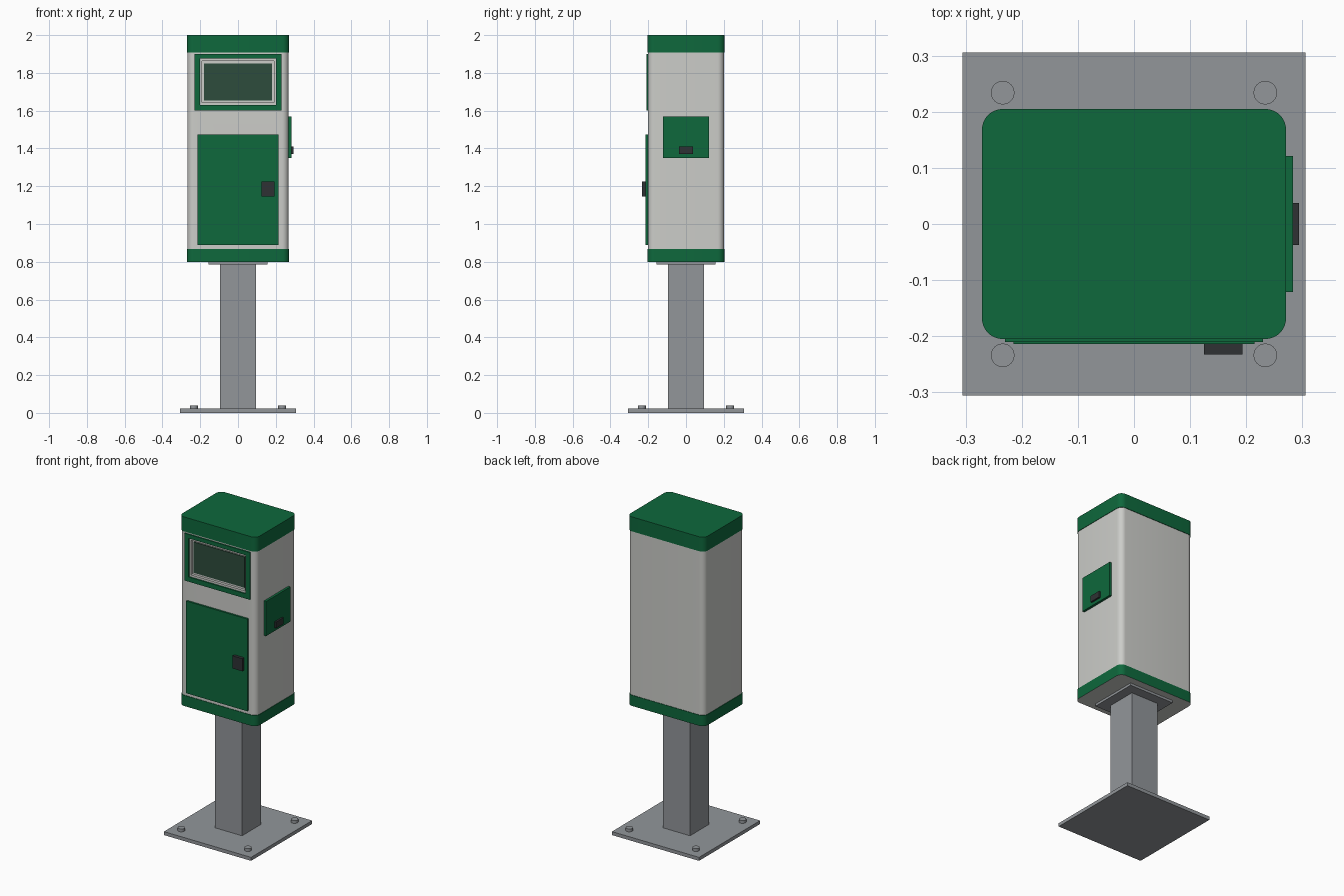
import bpy, bmesh, math
from mathutils import Vector

old = bpy.data.objects.get("Cube")
if old:
    bpy.data.objects.remove(old, do_unlink=True)


def material(name, rgb):
    lin = [((c / 255 + 0.055) / 1.055) ** 2.4 for c in rgb]
    m = bpy.data.materials.new(name)
    m.use_nodes = True
    m.diffuse_color = (*lin, 1)
    m.node_tree.nodes["Principled BSDF"].inputs["Base Color"].default_value = (*lin, 1)
    return m


GREEN = material("green paint", (14, 104, 60))
WHITE = material("off white paint", (204, 205, 201))
STEEL = material("grey steel", (146, 150, 154))
BLACK = material("dark plastic", (46, 49, 51))
GLASS = material("dark screen", (45, 76, 60))


def finish(bm, name, *mats):
    mesh = bpy.data.meshes.new(name)
    bm.to_mesh(mesh)
    bm.free()
    for m in mats:
        mesh.materials.append(m)
    ob = bpy.data.objects.new(name, mesh)
    bpy.context.collection.objects.link(ob)
    return ob


def smooth(ob):
    bpy.ops.object.select_all(action='DESELECT')
    ob.select_set(True)
    bpy.context.view_layer.objects.active = ob
    bpy.ops.object.shade_smooth_by_angle(angle=math.radians(35))


def box(name, x, y, z, *mats, radius=0):
    """Box from (min, max) ranges, with optional rounded upright edges."""
    bm = bmesh.new()
    bmesh.ops.create_cube(bm, size=1)
    lo, hi = (Vector(v) for v in zip(x, y, z))
    for v in bm.verts:
        v.co = (lo + hi) / 2 + v.co * (hi - lo)
    if radius:
        upright = [e for e in bm.edges if abs(e.verts[0].co.z - e.verts[1].co.z) > 0.01]
        bmesh.ops.bevel(bm, geom=upright, offset=radius, segments=8, profile=0.5, affect='EDGES')
    if len(mats) > 1:  # second colour on the underside
        bm.normal_update()
        for f in bm.faces:
            f.material_index = int(f.normal.z < -0.9)
    ob = finish(bm, name, *mats)
    if radius:
        smooth(ob)
    return ob


def cut(ob, x, y, z):
    cutter = box("cutter", x, y, z, *ob.data.materials[:1])
    cutter.hide_render = True
    mod = ob.modifiers.new("opening", 'BOOLEAN')
    mod.operation = 'DIFFERENCE'
    mod.solver = 'EXACT'
    mod.object = cutter
    bpy.context.view_layer.objects.active = ob
    bpy.ops.object.modifier_apply(modifier=mod.name)
    bpy.data.objects.remove(cutter, do_unlink=True)


def sym(a):
    return (-a, a)


# Base plate, bolts, post and flange
box("base_plate", sym(0.306), sym(0.306), (0, 0.022), STEEL)
for sx in (-1, 1):
    for sy in (-1, 1):
        bm = bmesh.new()
        bmesh.ops.create_cone(bm, cap_ends=True, segments=24, radius1=0.021, radius2=0.021, depth=0.02)
        bmesh.ops.translate(bm, verts=bm.verts, vec=(sx * 0.234, sy * 0.234, 0.03))
        smooth(finish(bm, "bolt", STEEL))
box("post", sym(0.095), sym(0.095), (0.022, 0.785), STEEL)
box("post_flange", sym(0.157), sym(0.157), (0.785, 0.802), STEEL)

# Cabinet shell with recessed screen opening, and painted bands
shell = box("cabinet_shell", sym(0.268), sym(0.202), (0.81, 1.99), WHITE, radius=0.035)
cut(shell, sym(0.19), (-0.3, -0.185), (1.643, 1.863))
box("lower_band", sym(0.271), sym(0.205), (0.8, 0.868), GREEN, WHITE, radius=0.037)
box("top_cap", sym(0.271), sym(0.205), (1.908, 2), GREEN, radius=0.037)

# Screen and its frame
frame = box("screen_frame", sym(0.23), (-0.21, -0.2015), (1.6, 1.9), GREEN)
cut(frame, sym(0.2), (-0.3, -0.1), (1.63, 1.875))
box("screen", sym(0.18), (-0.19, -0.184), (1.655, 1.85), GLASS)

# Front door with lock
box("front_door", sym(0.215), (-0.214, -0.2), (0.89, 1.475), GREEN)
box("door_lock", (0.125, 0.193), (-0.233, -0.213), (1.145, 1.225), BLACK)

# Side hatch with latch
box("side_hatch", (0.266, 0.283), sym(0.121), (1.35, 1.57), GREEN)
box("hatch_latch", (0.282, 0.294), sym(0.037), (1.37, 1.41), BLACK)
